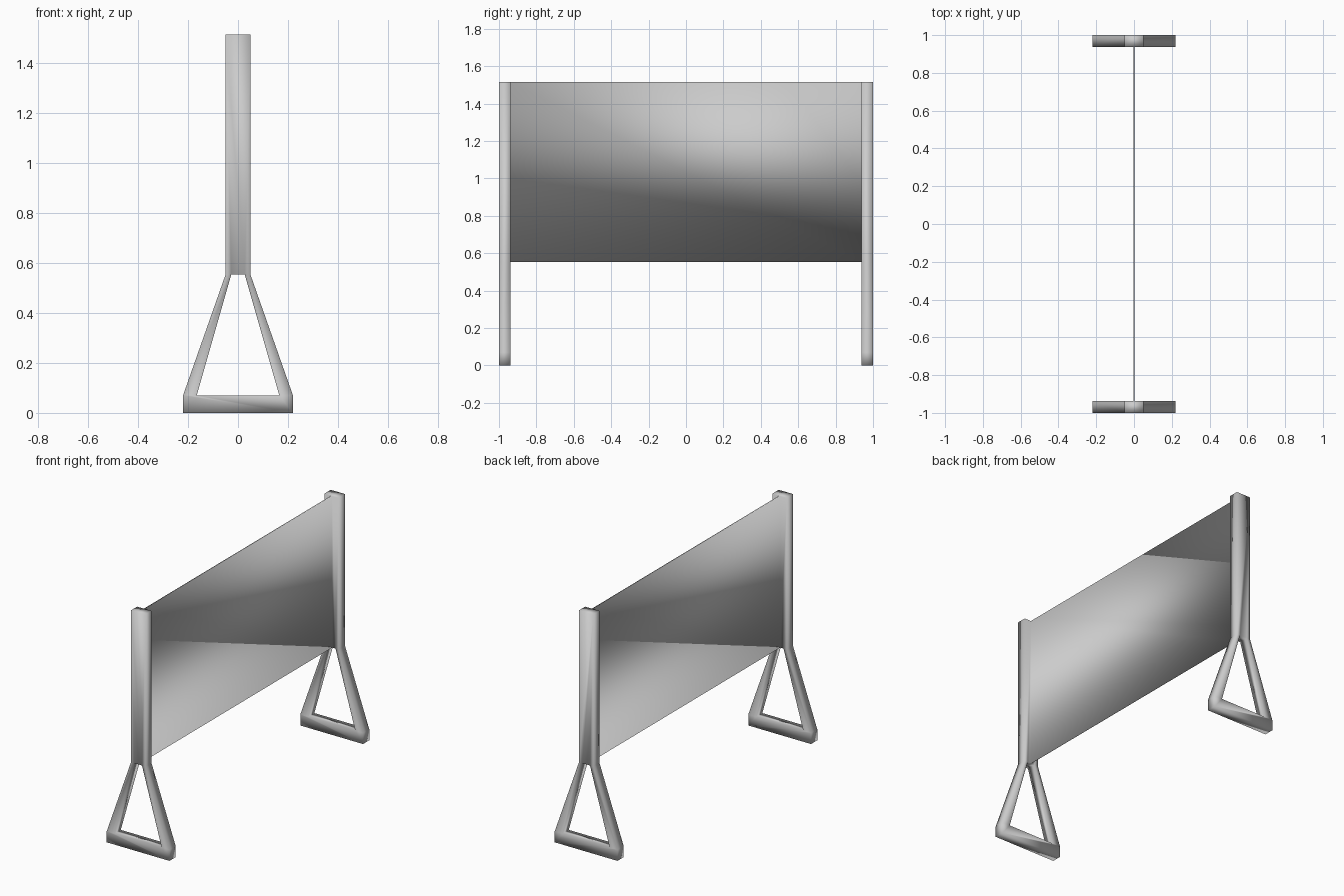
import bpy, bmesh

if "Cube" in bpy.data.objects:
    bpy.data.objects.remove(bpy.data.objects["Cube"], do_unlink=True)

# Plain grey finish
grey = bpy.data.materials.new("light_grey")
grey.use_nodes = True
colour = (0.6, 0.6, 0.6, 1)
grey.diffuse_color = colour
grey.node_tree.nodes["Principled BSDF"].inputs["Base Color"].default_value = colour

TOP, SHOULDER, FOOT = 1.515, 0.553, 0.07
COLUMN, APEX, PANEL = 0.05, 0.027, 0.003    # half widths
INNER = 1 - 0.062                           # inner face of the posts

bm = bmesh.new()
corners = {}


def face(*points):
    """Add a face, sharing corners with the faces already there."""
    for p in points:
        if p not in corners:
            corners[p] = bm.verts.new(p)
    bm.faces.new([corners[p] for p in points])


def at(y, outline):
    return [(x, y, z) for x, z in outline]


def flip(outline):
    return [(-x, z) for x, z in reversed(outline)]


# Post outlines: column, splayed legs and foot bar
column = [(-COLUMN, SHOULDER), (-APEX, SHOULDER), (APEX, SHOULDER),
          (COLUMN, SHOULDER), (COLUMN, TOP), (-COLUMN, TOP)]
half_column = [(PANEL, SHOULDER), (APEX, SHOULDER), (COLUMN, SHOULDER),
               (COLUMN, TOP), (PANEL, TOP)]
leg = [(.165, FOOT), (.22, FOOT), (COLUMN, SHOULDER), (APEX, SHOULDER)]
foot_bar = [(-.22, 0), (.22, 0), (.22, FOOT), (.165, FOOT),
            (-.165, FOOT), (-.22, FOOT)]
right_edge = [(.22, 0), (.22, FOOT), (COLUMN, SHOULDER), (COLUMN, TOP)]
left_edge = flip(right_edge)
gap_edge = [(-APEX, SHOULDER), (-.165, FOOT), (.165, FOOT), (APEX, SHOULDER)]

for side in (-1, 1):
    outer, inner = side, side * INNER
    # Outer and inner faces of the post
    for outline in (column, leg, flip(leg), foot_bar):
        face(*at(outer, outline))
    for outline in (half_column, flip(half_column), leg, flip(leg), foot_bar):
        face(*at(inner, outline))
    # Edges, top cap and underside of the foot
    rims = [right_edge, left_edge, gap_edge,
            [(COLUMN, TOP), (-COLUMN, TOP)], [(-.22, 0), (.22, 0)]]
    for rim in rims:
        for a, b in zip(rim, rim[1:]):
            face(*at(outer, [a, b]), *at(inner, [b, a]))
    # Underside of the column, meeting the panel
    face(*at(outer, [(-APEX, SHOULDER), (APEX, SHOULDER)]),
         *at(inner, [(x, SHOULDER) for x in (APEX, PANEL, -PANEL, -APEX)]))

# Thin panel joined to both posts
for side in (-1, 1):
    x = side * PANEL
    near, far = -side * INNER, side * INNER
    face((x, near, TOP), (x, near, SHOULDER), (x, far, SHOULDER))
    face((x, near, TOP), (x, far, SHOULDER), (x, far, TOP))
for z in (SHOULDER, TOP):
    face((-PANEL, -INNER, z), (PANEL, -INNER, z),
         (PANEL, INNER, z), (-PANEL, INNER, z))

bmesh.ops.recalc_face_normals(bm, faces=bm.faces)
mesh = bpy.data.meshes.new("standing_screen")
bm.to_mesh(mesh)
bm.free()
mesh.materials.append(grey)
mesh.shade_smooth()
screen = bpy.data.objects.new("standing_screen", mesh)
bpy.context.collection.objects.link(screen)
